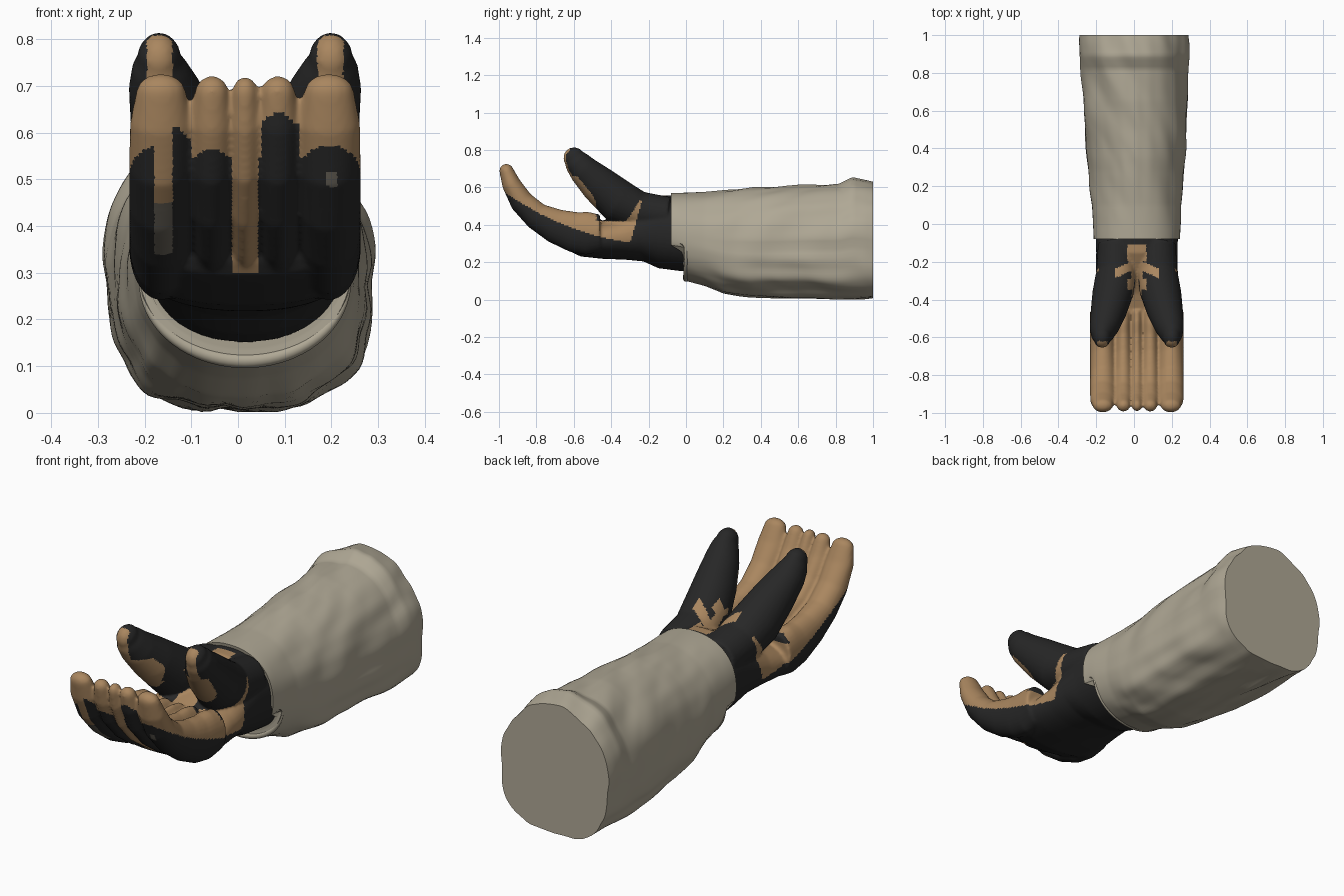
import bpy, bmesh, math
from mathutils import Vector, noise

cube = bpy.data.objects.get("Cube")
if cube:
    bpy.data.objects.remove(cube)

CX = 0.015  # centre line of the hand


def material(name, rgb):
    m = bpy.data.materials.new(name)
    m.use_nodes = True
    m.diffuse_color = (*rgb, 1)
    bsdf = next(n for n in m.node_tree.nodes if n.type == 'BSDF_PRINCIPLED')
    bsdf.inputs["Base Color"].default_value = (*rgb, 1)
    bsdf.inputs["Roughness"].default_value = 0.8
    return m


black = material("black fabric", (0.02, 0.02, 0.02))
tan = material("tan leather", (0.40, 0.24, 0.115))
grey = material("worn grey", (0.14, 0.125, 0.10))
canvas = material("sleeve canvas", (0.43, 0.39, 0.30))


def loft(bm, rings):
    loops = [[bm.verts.new(p) for p in ring] for ring in rings]
    n = len(loops[0])
    for a, b in zip(loops, loops[1:]):
        for i in range(n):
            bm.faces.new((a[i], a[(i + 1) % n], b[(i + 1) % n], b[i]))
    bm.faces.new(loops[0])
    bm.faces.new(loops[-1])


def superellipse(n, upper, lower):
    for i in range(n):
        c, s = math.cos(math.tau * i / n), math.sin(math.tau * i / n)
        e = upper if s >= 0 else lower
        yield math.copysign(abs(c) ** (2 / e), c), math.copysign(abs(s) ** (2 / e), s)


def limb(bm, path, e=2.0, n=28):
    """Round-ended tube through (x, y, z, half width, half thickness) stations."""
    pts = [Vector(p) for p in path]
    rings = []

    def ring(p, t, k=1.0, push=0.0):
        o = Vector((p[0], p[1], p[2])) + t * push
        up = Vector((0, t.z, -t.y))
        rings.append([o + Vector((p[3] * k * u, 0, 0)) + up * (p[4] * k * v)
                      for u, v in superellipse(n, e, e)])

    for i, p in enumerate(pts):
        d = pts[min(i + 1, len(pts) - 1)] - pts[max(i - 1, 0)]
        t = Vector((0, d[1], d[2])).normalized()
        ring(p, t)
    for deg in (25, 50, 70, 85):
        r = math.radians(deg)
        ring(pts[-1], t, math.cos(r), pts[-1][4] * math.sin(r))
    loft(bm, rings)


def add_object(bm, name, mats):
    bmesh.ops.recalc_face_normals(bm, faces=bm.faces)
    me = bpy.data.meshes.new(name)
    bm.to_mesh(me)
    bm.free()
    for m in mats:
        me.materials.append(m)
    ob = bpy.data.objects.new(name, me)
    bpy.context.collection.objects.link(ob)
    return ob


def smooth(ob, deg=40):
    bpy.ops.object.select_all(action='DESELECT')
    ob.select_set(True)
    bpy.context.view_layer.objects.active = ob
    bpy.ops.object.shade_smooth_by_angle(angle=math.radians(deg))


# Hand: palm, five fingers and a thumb on either side, fused into one skin
bm = bmesh.new()
palm = [(0.0, .15, .56, .22), (-.15, .168, .555, .215), (-.25, .203, .50, .217),
        (-.35, .213, .45, .22), (-.45, .218, .42, .23), (-.55, .23, .41, .24),
        (-.64, .275, .42, .235)]
limb(bm, [(CX, y, (lo + hi) / 2, w, (hi - lo) / 2) for y, lo, hi, w in palm], e=2.2, n=48)

finger = [(-.46, .355, .10, 1), (-.53, .355, .115, 1), (-.60, .362, .108, 1),
          (-.70, .395, .092, 1), (-.80, .448, .073, 1), (-.88, .525, .063, 1),
          (-.935, .62, .050, .98), (-.96, .688, .038, .78)]
for dx, rx, thick in ((-.18, .068, 1), (-.071, .046, .88), (0, .034, .84),
                      (.071, .046, .88), (.18, .068, 1)):
    limb(bm, [(CX + dx, y, z, rx * k, r * thick) for y, z, r, k in finger])

thumb = [(.105, -.10, .45, .10, .10), (.11, -.25, .475, .105, .104), (.125, -.36, .525, .11, .117),
         (.15, -.47, .62, .095, .100), (.172, -.55, .695, .077, .080),
         (.182, -.585, .738, .060, .068), (.184, -.598, .757, .048, .058)]
for side in (-1, 1):
    limb(bm, [(CX + side * dx, *rest) for dx, *rest in thumb])

hand = add_object(bm, "gloved_hand", [black])
fuse = hand.modifiers.new("fuse", 'REMESH')
fuse.mode = 'VOXEL'
fuse.voxel_size = 0.008
relax = hand.modifiers.new("relax", 'SMOOTH')
relax.iterations = 4
deps = bpy.context.evaluated_depsgraph_get()
skin = bpy.data.meshes.new_from_object(hand.evaluated_get(deps))
hand.modifiers.clear()
hand.data = skin
skin.materials.clear()
for m in (black, tan, grey):
    skin.materials.append(m)


def panel(c, n):
    """Glove panels: 0 black back, wrist and thumbs, 1 tan palm and fingers, 2 worn patches."""
    x, y, z = c
    a = abs(x - CX)
    # tan strip along the palm valley, with a cross bar at the wrist
    valley = .05 if y < -.29 or y > -.2 else .03
    if abs(y + .21 + a * .45) < .025:
        valley = .115
    if y < -.45:
        valley += (-.45 - y) * .6
    if n.z > .2 and z > .33 and y < -.11 and a < valley and (z < .56 or y > -.35):
        return 1
    # thumbs, tan on the gripping face
    if (y > -.72 and z > .53) or (y > -.48 and z > .42 + 1.5 * max(0, y + .32)):
        grip = y < -.49 and n.y < -.4 and (z < .66 or .155 < a < .21)
        return int(grip)
    # wrist
    if y > -.3 + (z - .3) * .28:
        return 0
    # back of the hand, one tongue of fabric reaching up each finger
    t = (-y - .25) / .7
    reach = .05 if .05 < x < .13 else .03 if -.14 < x < -.1 else 0
    if z < .30 + .06 * t + .2 * t * t + reach * t ** 4 and n.z < .3:
        if a < .028 and z > .3 and y < -.6:
            return 1
        if -.177 < x < -.14 and z > .34 and y < -.6:
            return 2 if z < .45 else 1
        if .19 < x < .215 and .485 < z < .515:
            return 2
        return 0
    return 1


for f in skin.polygons:
    f.material_index = panel(f.center, f.normal)
    f.use_smooth = True

# Sleeve: wrinkled tapering tube with a stepped front edge
profile = [(-.08, .14, .57, .228), (0, .10, .572, .232), (.1, .075, .575, .235),
           (.2, .037, .583, .247), (.35, .018, .597, .262), (.5, .012, .605, .272),
           (.65, .008, .618, .276), (.82, .006, .622, .282), (.89, .005, .655, .288),
           (.96, .006, .64, .290), (1.0, .008, .63, .288)]


def station(y):
    for p, q in zip(profile, profile[1:]):
        if y <= q[0]:
            k = (y - p[0]) / (q[0] - p[0])
            return [u + (v - u) * k for u, v in zip(p, q)]
    return profile[-1]


bm = bmesh.new()
rings, steps = [], 72
for j in range(steps + 1):
    y, lo, hi, w = station(-.08 + 1.08 * j / steps)
    zc, h = (lo + hi) / 2, (hi - lo) / 2
    amp = min(1, max(0, y + .05) * 3)
    ring = []
    for u, v in superellipse(112, 2.2 - .3 * amp, 2.1 + .75 * amp):
        fold = noise.noise(Vector((u * 1.8 + 3, y * 6 + u * 2.5, v * 1.8)))
        pleat = noise.noise(Vector((u * 5, y * 1.5, v * 4 + 7)))
        k = 1 + amp * (.04 * fold + .04 * pleat * (1 if v < 0 else .4))
        z = max(.002, zc + h * v * k)
        ring.append((CX - .015 * max(0, y) + w * u * k, max(y, -.01) if z < .29 else y, z))
    rings.append(ring)
loft(bm, rings)
smooth(add_object(bm, "sleeve", [canvas]))

# Rolled lip under the wrist
bm = bmesh.new()
rings = []
for i in range(41):
    ang = math.pi * (1 + i / 40)
    d = Vector((math.cos(ang), 0, math.sin(ang)))
    o = Vector((CX + .222 * d.x, 0, .29 + .178 * d.z))
    r = .005 + .011 * math.sin(math.pi * i / 40)
    rings.append([o + d * (r * u) + Vector((0, r * v, 0)) for u, v in superellipse(12, 2, 2)])
loft(bm, rings)
smooth(add_object(bm, "sleeve_lip", [canvas]))
